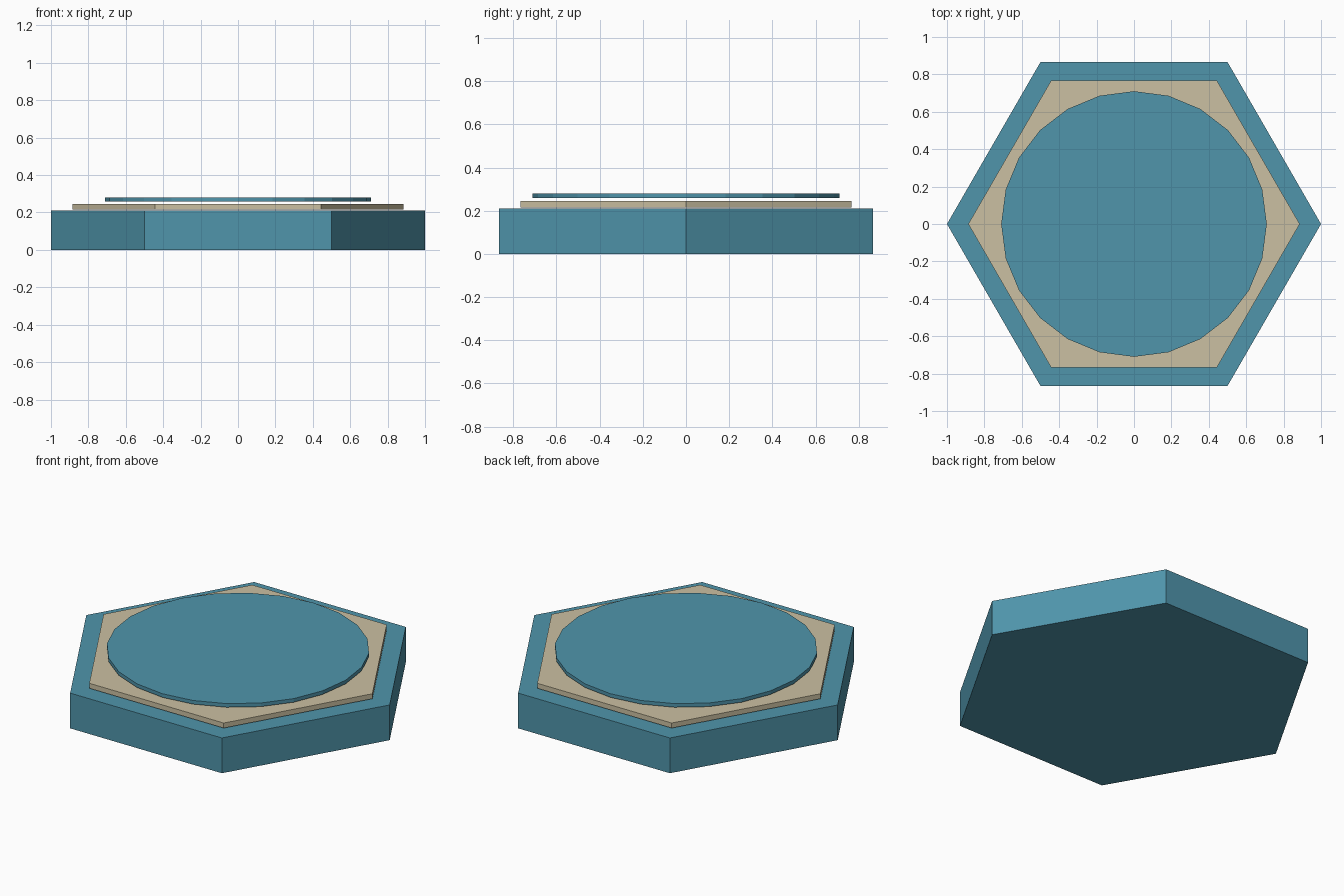
import bpy
import math

if "Cube" in bpy.data.objects:
    bpy.data.objects.remove(bpy.data.objects["Cube"])


def material(name, color):
    mat = bpy.data.materials.new(name)
    mat.diffuse_color = (*color, 1.0)
    mat.use_nodes = True
    mat.node_tree.nodes["Principled BSDF"].inputs["Base Color"].default_value = mat.diffuse_color
    return mat


def slab(name, sides, radius, bottom, top, mat):
    # Flat prism with a corner pointing along +x
    bpy.ops.mesh.primitive_cylinder_add(
        vertices=sides, radius=radius, depth=top - bottom,
        location=(0, 0, (bottom + top) / 2), rotation=(0, 0, math.pi / 2))
    obj = bpy.context.object
    obj.name = name
    bpy.ops.object.transform_apply(location=False, rotation=True, scale=False)
    obj.data.materials.append(mat)
    return obj


teal = material("teal", (0.08, 0.30, 0.41))
sand = material("sand", (0.60, 0.53, 0.36))

# Thick hexagonal base
slab("hexagon_base", 6, 1.0, 0.0, 0.21, teal)
# Thin hexagonal inlay hovering just above the base
slab("hexagon_inlay", 6, 0.886, 0.216, 0.246, sand)
# Round top disc hovering just above the inlay
slab("top_disc", 24, 0.71, 0.258, 0.28, teal)
